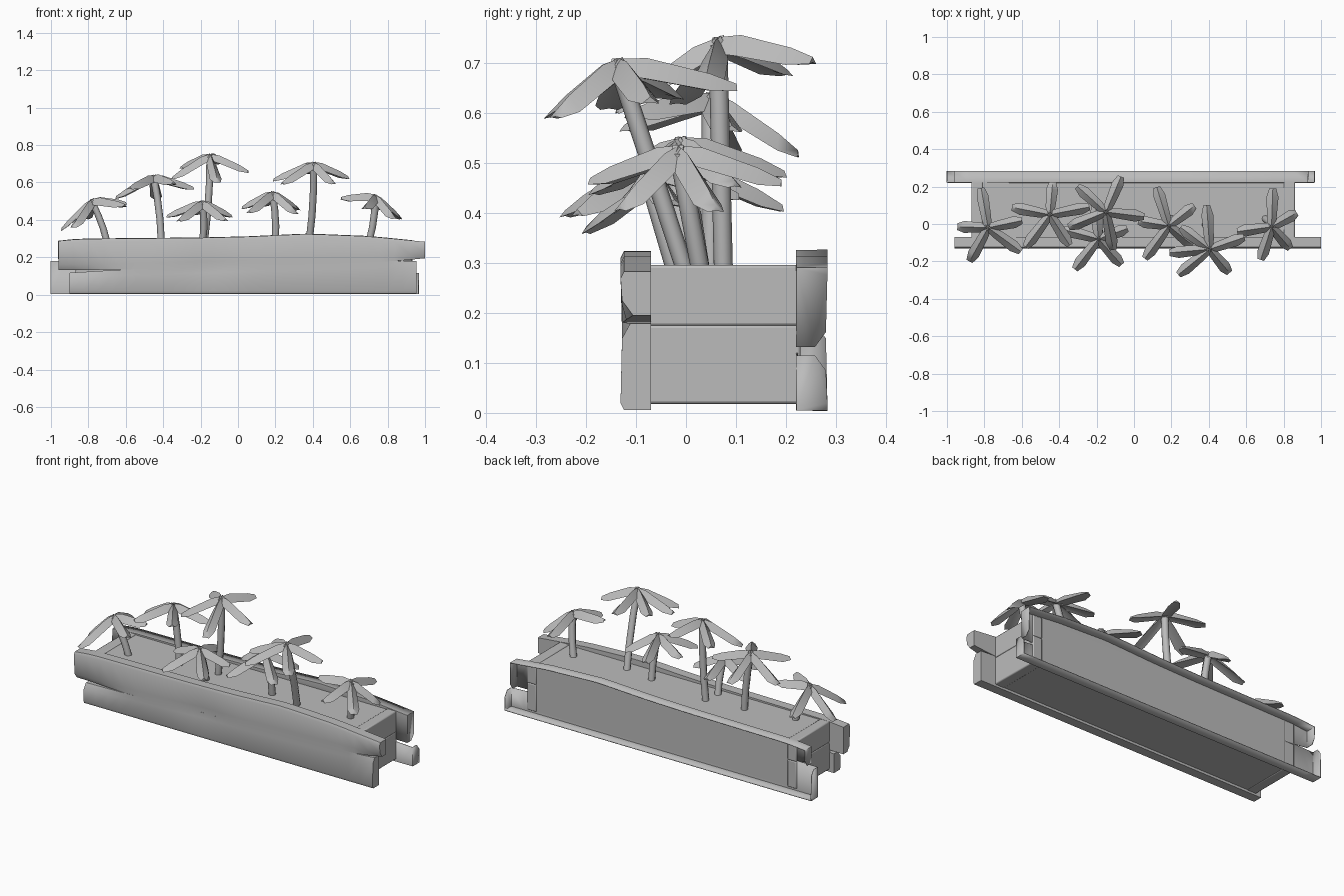
import bpy, bmesh, math
from mathutils import Vector

if "Cube" in bpy.data.objects:
    bpy.data.objects.remove(bpy.data.objects["Cube"])

stone = bpy.data.materials.new("plain_grey")
stone.use_nodes = True
stone.diffuse_color = (0.5, 0.5, 0.5, 1)
stone.node_tree.nodes["Principled BSDF"].inputs["Base Color"].default_value = (0.5, 0.5, 0.5, 1)


def finish(name, bm, angle=40):
    """Turn a bmesh into a shaded, coloured object."""
    bmesh.ops.recalc_face_normals(bm, faces=bm.faces)
    mesh = bpy.data.meshes.new(name)
    bm.to_mesh(mesh)
    bm.free()
    obj = bpy.data.objects.new(name, mesh)
    bpy.context.collection.objects.link(obj)
    mesh.materials.append(stone)
    bpy.ops.object.select_all(action='DESELECT')
    obj.select_set(True)
    bpy.context.view_layer.objects.active = obj
    bpy.ops.object.shade_smooth_by_angle(angle=math.radians(angle))
    return obj


def loft(bm, sections, skip=()):
    """Bridge closed sections and cap both ends, leaving out skipped strips."""
    rings = [[bm.verts.new(p) for p in s] for s in sections]
    n = len(rings[0])
    for a, b in zip(rings, rings[1:]):
        for j in range(n):
            if j not in skip:
                k = (j + 1) % n
                bm.faces.new((a[j], a[k], b[k], b[j]))
    bm.faces.new(rings[0])
    bm.faces.new(rings[-1])


def lerp_curve(points, x):
    for (x0, v0), (x1, v1) in zip(points, points[1:]):
        if x <= x1:
            return v0 + (v1 - v0) * max(0, (x - x0) / (x1 - x0))
    return points[-1][1]


# Long side boards: two weathered planks split at the ends
TOP = [(-1, 0.283), (-0.85, 0.298), (-0.2, 0.304), (0.05, 0.31), (0.37, 0.325), (0.7, 0.312), (1, 0.283)]
SPLIT = [(-0.95, 0.123), (-0.6, 0.135), (0.6, 0.17), (1, 0.187)]
STEPS = 24


def plank(bm, x0, x1, upper, rear):
    sections = []
    for i in range(STEPS + 1):
        x = x0 + (x1 - x0) * i / STEPS
        c = lerp_curve(SPLIT, x)
        gap = min(1, max(0, (-0.62 - x) / 0.3, (x - 0.88) / 0.1))
        dent = 0.012 * math.exp(-((x + 0.15) / 0.14) ** 2)
        edge = lerp_curve(TOP, -x if rear else x) if upper else 0.006
        s = 1 if upper else -1
        lip = c + s * 0.008 * gap
        face = -0.128 + dent
        pts = [(-0.07, lip), (-0.07, edge), (-0.131 if rear else -0.124, edge),
               (-0.131, edge - s * 0.014), (face, lip + s * 0.03),
               (face + 0.022 * gap, lip)]
        # the rear board is the front one turned end for end
        sections.append([(-x, 0.152 - y, z) if rear else (x, y, z) for y, z in pts])
    loft(bm, sections, skip=(2, 3, 4, 5) if rear else ())


for name, upper, front_span, rear_span in (
        ("upper_plank", True, (-0.96, 1.0), (-0.93, 0.96)),
        ("lower_plank", False, (-0.9, 0.955), (-0.965, 1.0))):
    bm = bmesh.new()
    plank(bm, *front_span, upper, False)
    finish("front_" + name, bm)
    # Rear board is a shallow trough, open to the back
    bm = bmesh.new()
    plank(bm, *rear_span, upper, True)
    shell = finish("rear_" + name, bm).modifiers.new("Shell", 'SOLIDIFY')
    shell.thickness = 0.004
    shell.offset = 0


# Soil bed and stacked end logs
def block(name, x, y, z, bevel=0):
    bm = bmesh.new()
    bmesh.ops.create_cube(bm, size=1)
    for v in bm.verts:
        v.co = [lo + (hi - lo) * (c + 0.5) for c, (lo, hi) in zip(v.co, (x, y, z))]
    obj = finish(name, bm, 30)
    if bevel:
        mod = obj.modifiers.new("Worn edges", 'BEVEL')
        mod.width = bevel
        mod.segments = 2


block("soil_bed", (-0.83, 0.83), (-0.08, 0.226), (0.02, 0.292))
for side, x in (("right", (-0.87, -0.81)), ("left", (0.80, 0.86))):
    block(side + "_lower_log", x, (-0.08, 0.229), (0.018, 0.176), 0.006)
    block(side + "_upper_log", x, (-0.08, 0.229), (0.174, 0.296), 0.006)


# Palms: bent trunk and drooping folded fronds
def trunk(name, base, top, radius):
    bm = bmesh.new()
    base, top = Vector(base), Vector(top)
    rings = []
    for t in (0, 0.35, 0.7, 1):
        p = base.lerp(top, t)
        p.x += 0.008 * math.sin(math.pi * t)
        rings.append([p + Vector((math.cos(a), math.sin(a), 0)) * radius
                      for a in (math.tau * k / 8 for k in range(8))])
    loft(bm, rings)
    finish(name, bm, 60)


# distance along frond, half width, fold depth
FROND = ((-0.06, 0.018, 0.03), (0.25, 0.026, 0.042), (0.8, 0.032, 0.034), (1.03, 0.018, 0.014))


def crown(name, top, fronds, drop, tilt):
    bm = bmesh.new()
    top = Vector(top)
    for deg, length in fronds:
        a = math.radians(deg)
        out = Vector((math.cos(a), math.sin(a), 0))
        side = Vector((-out.y, out.x, 0))
        slope = out.x * tilt[0] + out.y * tilt[1]
        sections = []
        for t, w, h in FROND:
            r = length * t
            p = top + out * r
            p.z += slope * r - drop * abs(t) ** 1.5
            low = Vector((0, 0, h))
            sections.append([p, p + side * w - low, p - low * 0.8, p - side * w - low])
        loft(bm, sections)
    finish(name, bm, 65)


# base (x, y), crown centre, fronds (angle, length), droop, crown tilt
PALMS = [
    ((-0.70, 0.0), (-0.78, -0.02, 0.515),
     ((100, .21), (178, .16), (241, .2), (324, .21), (12, .18)), 0.09, (0.4, 0.05)),
    ((-0.41, 0.05), (-0.45, 0.05, 0.642),
     ((85, .17), (169, .2), (233, .21), (303, .19), (11, .21)), 0.08, (0.12, -0.2)),
    ((-0.18, 0.075), (-0.15, 0.064, 0.755),
     ((138, .2), (67, .2), (-7, .2), (281, .2), (202, .21)), 0.09, (0.05, 0.25)),
    ((-0.19, -0.02), (-0.19, -0.08, 0.505),
     ((20, .16), (95, .18), (165, .19), (232, .2), (312, .18)), 0.08, (0.0, 0.1)),
    ((0.20, 0.03), (0.185, -0.01, 0.555),
     ((107, .21), (38, .17), (-39, .16), (234, .21), (171, .16)), 0.09, (-0.05, 0.1)),
    ((0.38, 0.0), (0.405, -0.135, 0.712),
     ((94, .23), (143, .19), (185, .21), (219, .21), (310, .16), (19, .19)), 0.085, (0.0, 0.15)),
    ((0.70, 0.03), (0.735, -0.015, 0.538),
     ((88, .2), (29, .15), (311, .15), (252, .18), (188, .18)), 0.075, (-0.35, 0.05)),
]
for i, (base, top, fronds, drop, tilt) in enumerate(PALMS, 1):
    trunk(f"palm_trunk_{i}", (*base, 0.28), (top[0], top[1], top[2] - 0.02), 0.019)
    crown(f"palm_crown_{i}", top, fronds, drop, tilt)
